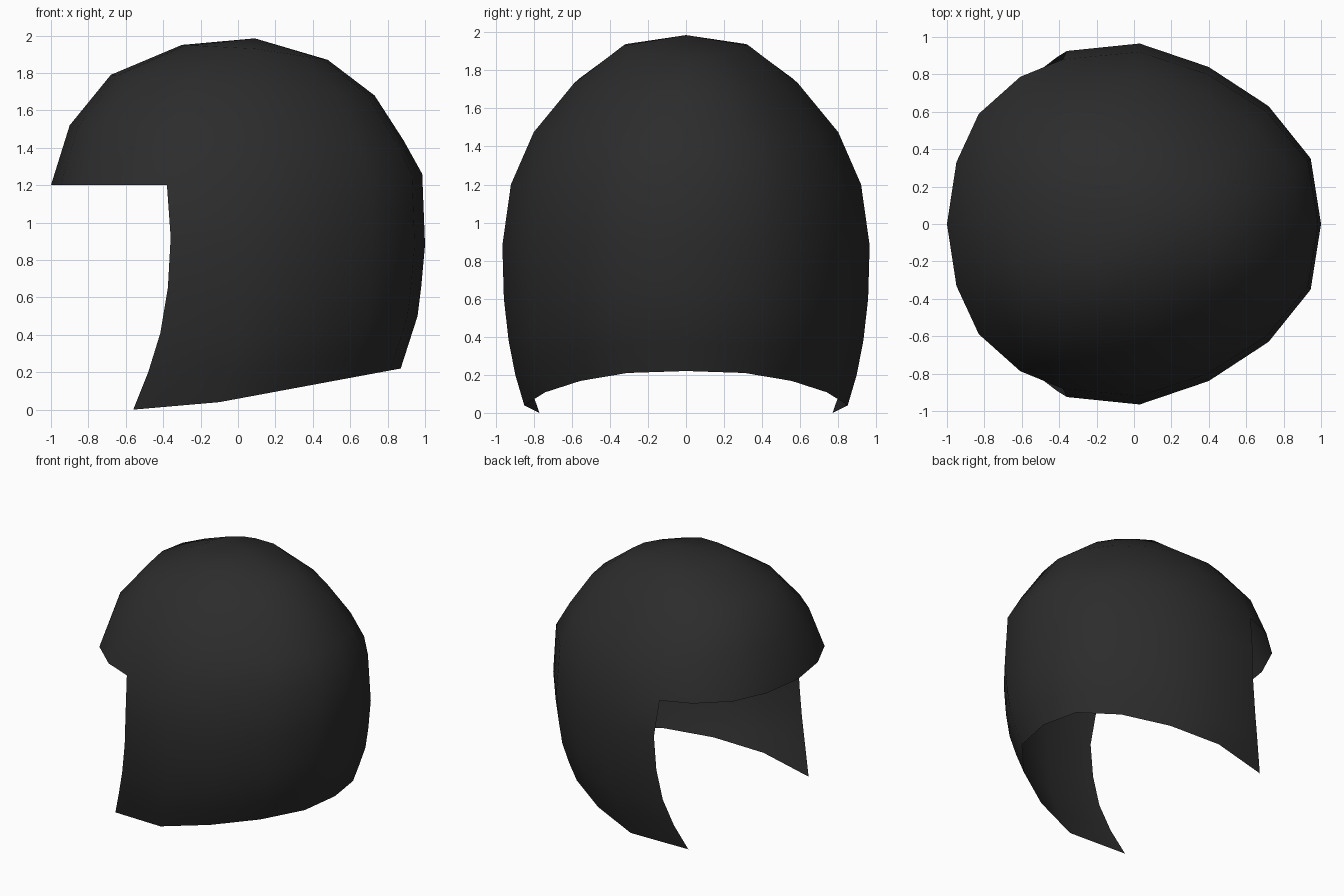
import bpy, bmesh

if "Cube" in bpy.data.objects:
    bpy.data.objects.remove(bpy.data.objects["Cube"])

# Normalised half outline of a ring: front centre -> side -> back centre
FRONT = [(-1, 0), (-.951, .359), (-.835, .64), (-.62, .855), (-.398, .957)]
BACK = [(0, 1), (.381, .87), (.711, .653), (.943, .363), (1, 0)]

# Dome rings: front x, front z, side x, side half-width, side z, back x, back z
DOME = [
    (-.30, 1.95, .09, .33, 1.93, .48, 1.87),
    (-.68, 1.79, .06, .59, 1.73, .73, 1.68),
    (-.90, 1.52, .04, .80, 1.475, .885, 1.44),
    (-1.0, 1.20, .03, .92, 1.20, .985, 1.26),
]
# Lower rows: cheek edge x, y, z, then side x, half-width, z, then back x, z
LOWER = [
    (-.36, .925, .92, .03, .965, .88, 1.0, .88),
    (-.375, .915, .65, .02, .957, .60, .98, .66),
    (-.415, .89, .41, .0, .932, .38, .96, .50),
    (-.48, .84, .20, -.04, .897, .20, .915, .36),
    (-.56, .77, .0, -.10, .85, .04, .87, .22),
]


def back_points(sx, w, sz, bx, bz):
    return [(sx + u * (bx - sx), v * w, sz + u * (bz - sz)) for u, v in BACK]


bm = bmesh.new()


def add_row(points):
    return [bm.verts.new(p) for p in points]


def bridge(upper, lower):
    for i in range(len(upper) - 1):
        bm.faces.new((upper[i], upper[i + 1], lower[i + 1], lower[i]))


# Dome with brow
pole = bm.verts.new((.09, 0, 1.985))
prev = None
for fx, fz, sx, w, sz, bx, bz in DOME:
    front = [(sx - u * (fx - sx), v * w, sz - u * (fz - sz)) for u, v in FRONT]
    row = add_row(front + back_points(sx, w, sz, bx, bz))
    if prev:
        bridge(prev, row)
    else:
        for a, b in zip(row, row[1:]):
            bm.faces.new((pole, b, a))
    prev = row

# Cheek and neck guard below the brow, open at the face
prev = prev[4:]
for ex, ey, ez, sx, w, sz, bx, bz in LOWER:
    row = add_row([(ex, ey, ez)] + back_points(sx, w, sz, bx, bz))
    bridge(prev, row)
    prev = row

# Consistent outward normals
bmesh.ops.recalc_face_normals(bm, faces=bm.faces)
bm.normal_update()
if pole.link_faces[0].normal.z < 0:
    bmesh.ops.reverse_faces(bm, faces=bm.faces)

mesh = bpy.data.meshes.new("helmet_shell")
bm.to_mesh(mesh)
bm.free()
mesh.polygons.foreach_set("use_smooth", [True] * len(mesh.polygons))
shell = bpy.data.objects.new("helmet_shell", mesh)
bpy.context.collection.objects.link(shell)

# Mirror to the other side
mirror = shell.modifiers.new("mirror", "MIRROR")
mirror.use_axis = (False, True, False)
mirror.use_clip = True

black = bpy.data.materials.new("black_shell")
black.diffuse_color = (.025, .025, .025, 1)
black.use_nodes = True
black.node_tree.nodes["Principled BSDF"].inputs["Base Color"].default_value = black.diffuse_color
mesh.materials.append(black)
